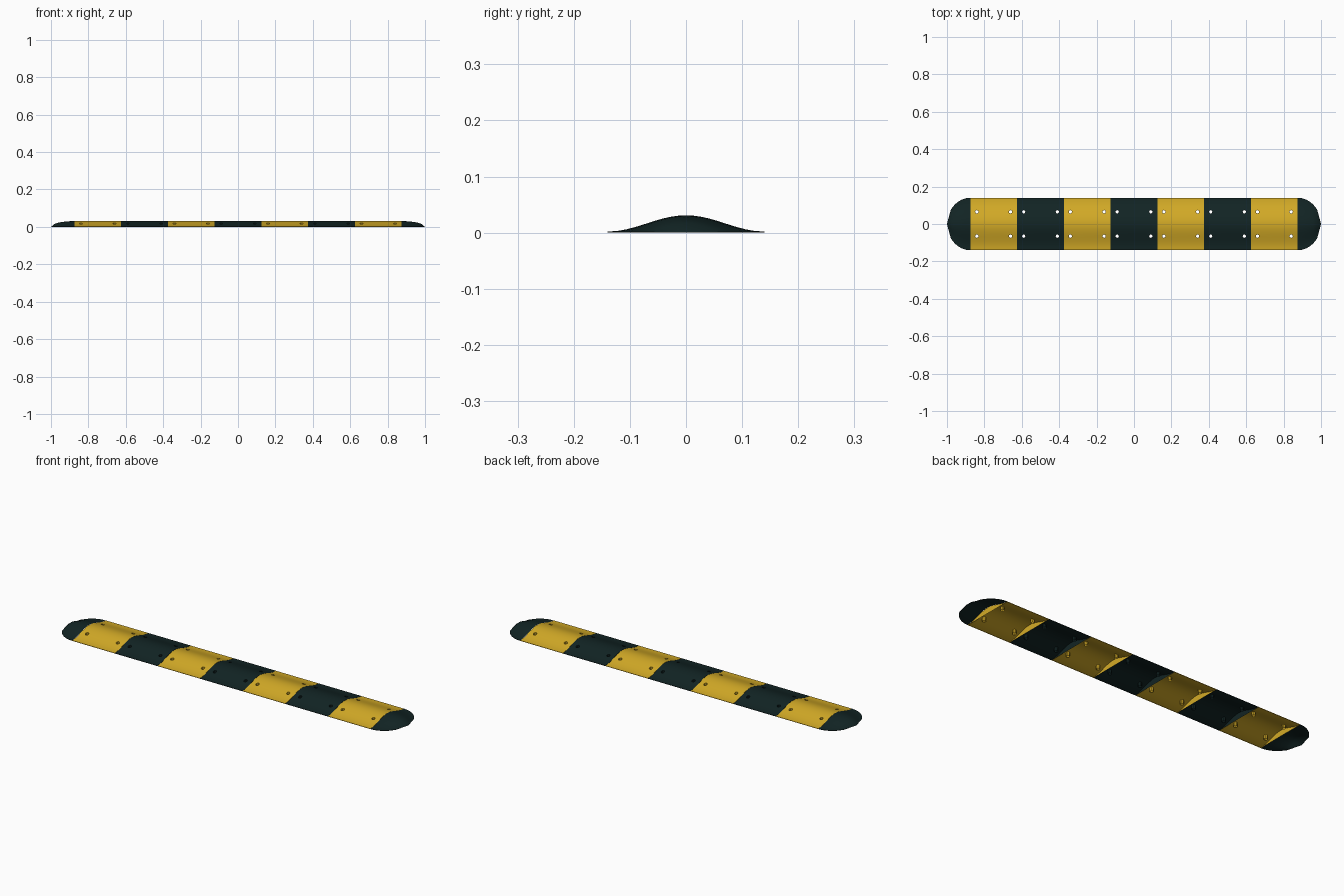
import bpy, bmesh, math

if "Cube" in bpy.data.objects:
    bpy.data.objects.remove(bpy.data.objects["Cube"])

HALF_W, PEAK, EDGE = 0.14, 0.031, 0.002
SEG, GAP, R = 0.25, 0.0005, 0.009
HOLE_X, HOLE_Y = 0.09, 0.065


def material(name, rgb):
    m = bpy.data.materials.new(name)
    m.diffuse_color = (*rgb, 1)
    m.use_nodes = True
    m.node_tree.nodes["Principled BSDF"].inputs["Base Color"].default_value = m.diffuse_color
    return m


black = material("black rubber", (0.006, 0.018, 0.018))
yellow = material("yellow rubber", (0.66, 0.41, 0.02))


def height(y):
    return EDGE + (PEAK - EDGE) * 0.5 * (1 + math.cos(math.pi * y / HALF_W))


# Bell-shaped cross-section with a thin vertical skirt at each side
half = [0.014, 0.028, 0.042, HOLE_Y - R, HOLE_Y + R, 0.09, 0.106, 0.122, HALF_W]
ys = [-y for y in reversed(half)] + [0] + half
profile = [(-HALF_W, 0)] + [(y, height(y)) for y in ys] + [(HALF_W, 0)]


def loft(bm, rings):
    """Join rows of vertices with quads."""
    for a, b in zip(rings, rings[1:]):
        for i in range(len(a) - 1):
            bm.faces.new((a[i], b[i], b[i + 1], a[i + 1]))


def finish(bm, name, mat):
    bmesh.ops.recalc_face_normals(bm, faces=bm.faces)
    bm.normal_update()
    top = max(bm.faces, key=lambda f: f.calc_center_median().z)
    if top.normal.z < 0:
        bmesh.ops.reverse_faces(bm, faces=bm.faces)
    me = bpy.data.meshes.new(name)
    bm.to_mesh(me)
    bm.free()
    me.materials.append(mat)
    ob = bpy.data.objects.new(name, me)
    bpy.context.collection.objects.link(ob)
    bpy.ops.object.select_all(action='DESELECT')
    ob.select_set(True)
    bpy.context.view_layer.objects.active = ob
    bpy.ops.object.shade_smooth_by_angle(angle=math.radians(35))


def segment(cx, name, mat):
    """Hollow section with end walls and four round bolt holes."""
    bm = bmesh.new()
    h = SEG / 2 - GAP
    xs = [-h, -HOLE_X - R, -HOLE_X + R, 0, HOLE_X - R, HOLE_X + R, h]
    rings = [[bm.verts.new((cx + x, y, z)) for y, z in profile] for x in xs]
    loft(bm, rings)
    bm.faces.new(rings[0])
    bm.faces.new(rings[-1])
    for hx in (-HOLE_X, HOLE_X):
        for hy in (-HOLE_Y, HOLE_Y):
            face = min(bm.faces, key=lambda f: math.hypot(
                f.calc_center_median().x - cx - hx, f.calc_center_median().y - hy))
            bmesh.ops.subdivide_edges(bm, edges=list(face.edges), cuts=1)
            face = min((f for f in bm.faces if len(f.verts) == 8), key=lambda f: math.hypot(
                f.calc_center_median().x - cx - hx, f.calc_center_median().y - hy))
            # round the square cell, then run a tube down to the road
            for v in face.verts:
                dx, dy = v.co.x - cx - hx, v.co.y - hy
                k = R / math.hypot(dx, dy)
                v.co.x, v.co.y = cx + hx + dx * k, hy + dy * k
                v.co.z = height(v.co.y)
            rim = list(face.verts)
            low = [bm.verts.new((v.co.x, v.co.y, 0)) for v in rim]
            bm.faces.remove(face)
            for i in range(8):
                j = (i + 1) % 8
                bm.faces.new((rim[i], rim[j], low[j], low[i]))
    finish(bm, name, mat)


def end_cap(side, name):
    """Rounded end: the cross-section shrinks along an ellipse."""
    bm = bmesh.new()
    x0, length, steps = 0.875, 0.125, 6
    rings = []
    for i in range(steps + 1):
        t = i / steps
        s = math.sqrt(max(0, 1 - t * t))
        rings.append([bm.verts.new((side * (x0 + length * t), y * s, z * s))
                      for y, z in profile])
    loft(bm, rings)
    bmesh.ops.remove_doubles(bm, verts=bm.verts, dist=0.00005)
    finish(bm, name, black)


# Seven alternating sections and two rounded ends
for i in range(7):
    is_yellow = i % 2 == 0
    segment((i - 3) * SEG, ("yellow" if is_yellow else "black") + f"_section_{i + 1}",
            yellow if is_yellow else black)
end_cap(-1, "left_end_cap")
end_cap(1, "right_end_cap")
